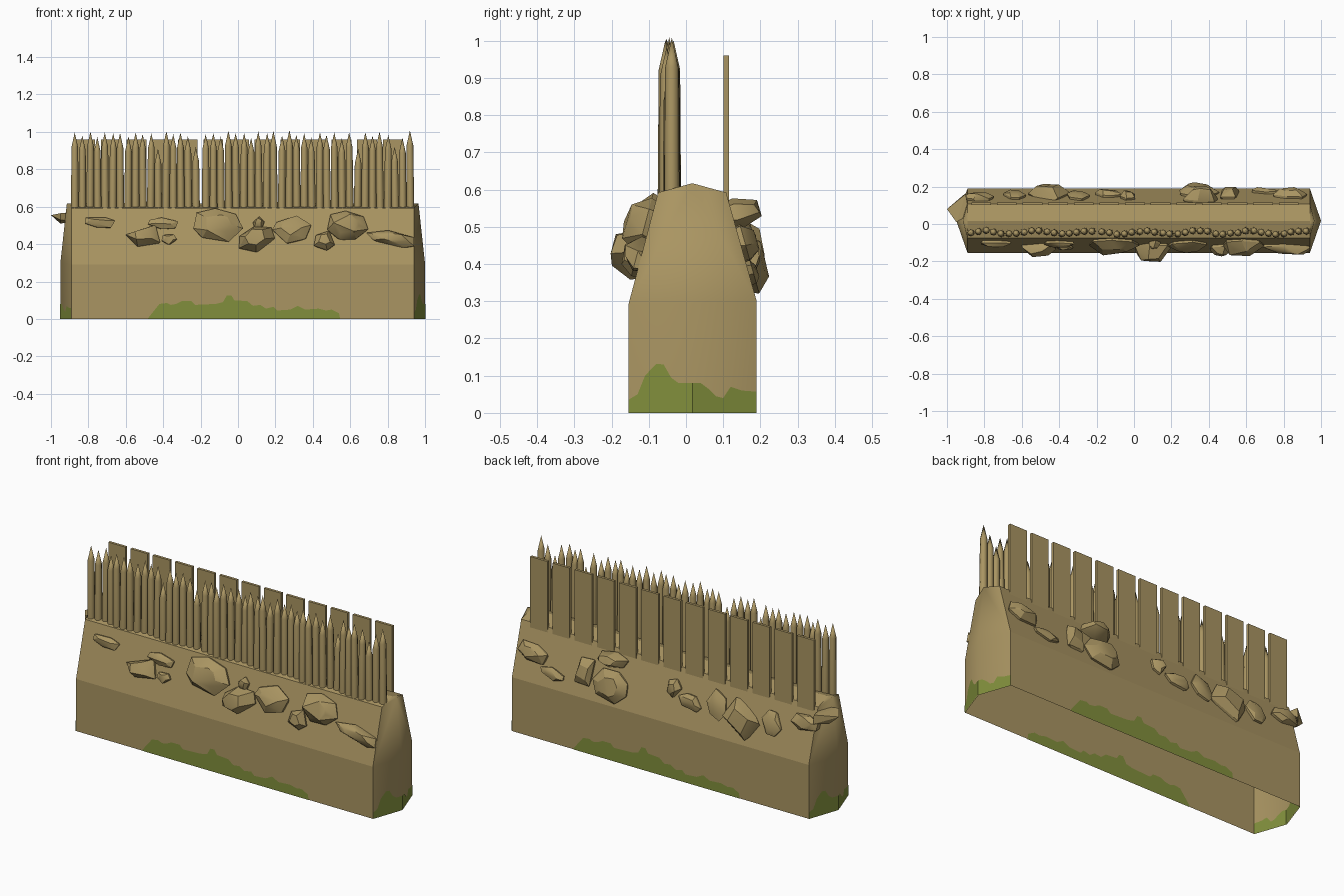
import bpy, bmesh, math, random
from mathutils import Vector

if "Cube" in bpy.data.objects:
    bpy.data.objects.remove(bpy.data.objects["Cube"])

random.seed(4)


def material(name, rgb):
    m = bpy.data.materials.new(name)
    m.diffuse_color = (*rgb, 1)
    m.use_nodes = True
    m.node_tree.nodes["Principled BSDF"].inputs["Base Color"].default_value = m.diffuse_color
    return m


TAN = material("tan_earth", (0.40, 0.30, 0.122))
MOSS = material("moss_green", (0.22, 0.275, 0.045))


def finish(name, bm, mat, smooth=None):
    me = bpy.data.meshes.new(name)
    bm.to_mesh(me)
    bm.free()
    me.materials.append(mat)
    ob = bpy.data.objects.new(name, me)
    bpy.context.collection.objects.link(ob)
    if smooth == "all":
        for p in me.polygons:
            p.use_smooth = True
    elif smooth:
        bpy.ops.object.select_all(action='DESELECT')
        ob.select_set(True)
        bpy.context.view_layer.objects.active = ob
        bpy.ops.object.shade_smooth_by_angle(angle=math.radians(smooth))
    return ob


X0, X1, YM = -0.89, 0.94, 0.017
PROFILE = [(-0.155, 0), (-0.155, 0.29), (-0.075, 0.592), (YM, 0.617),
           (0.108, 0.592), (0.19, 0.30), (0.19, 0)]

# Wall: long sides and ridged top, open underneath
bm = bmesh.new()
a = [bm.verts.new((X0, y, z)) for y, z in PROFILE]
b = [bm.verts.new((X1, y, z)) for y, z in PROFILE]
for i in range(6):
    bm.faces.new((a[i], b[i], b[i + 1], a[i + 1]))
bm.normal_update()
finish("wall_body", bm, TAN)

# Wall ends: softly pointed caps
for name, x, s in (("left_end", X0, -1), ("right_end", X1, 1)):
    bm = bmesh.new()
    mid = [bm.verts.new((x + s * d, YM, z)) for d, z in ((0.06, 0), (0.06, 0.295), (0.025, 0.617))]
    top = bm.verts.new((x, YM, 0.617))
    for rows in ((0, 1, 2), (6, 5, 4)):
        e = [bm.verts.new((x, *PROFILE[i])) for i in rows]
        for i in range(2):
            bm.faces.new((e[i], mid[i], mid[i + 1], e[i + 1]))
        bm.faces.new((e[2], mid[2], top))
    bmesh.ops.recalc_face_normals(bm, faces=bm.faces)
    if sum(f.normal.x * s for f in bm.faces) < 0:
        bmesh.ops.reverse_faces(bm, faces=bm.faces)
    finish(name, bm, TAN, "all")


# Moss: thin patches on the outside and inside at the foot of the wall
def moss(name, outline, place):
    bm = bmesh.new()
    for off in (0.002, -0.002):
        lo = [bm.verts.new(place(t, 0, off)) for t, h in outline]
        hi = [bm.verts.new(place(t, h, off)) for t, h in outline]
        for i in range(len(outline) - 1):
            f = (lo[i], lo[i + 1], hi[i + 1], hi[i])
            bm.faces.new(f if off > 0 else f[::-1])
    finish(name, bm, MOSS)


LONG = [(-0.48, 0.005), (-0.46, 0.03), (-0.42, 0.08), (-0.38, 0.085), (-0.36, 0.075), (-0.33, 0.08),
        (-0.3, 0.095), (-0.25, 0.095), (-0.23, 0.075), (-0.12, 0.08), (-0.08, 0.09), (-0.06, 0.125),
        (-0.035, 0.125), (-0.02, 0.1), (0.05, 0.095), (0.08, 0.07), (0.12, 0.075), (0.15, 0.055),
        (0.19, 0.065), (0.21, 0.045), (0.28, 0.05), (0.32, 0.07), (0.36, 0.05), (0.43, 0.055),
        (0.47, 0.045), (0.5, 0.05), (0.54, 0.03), (0.545, 0.004)]
SHORT = [(-0.155, 0.035), (-0.13, 0.05), (-0.11, 0.1), (-0.08, 0.132), (-0.06, 0.13), (-0.04, 0.095),
         (-0.02, 0.08), (YM, 0.08), (0.04, 0.08), (0.06, 0.065), (0.08, 0.045), (0.1, 0.04),
         (0.12, 0.07), (0.15, 0.06), (0.19, 0.057)]


def end_x(y):
    return 0.06 * (1 - abs(y - YM) / 0.173)


moss("front_moss", LONG, lambda t, h, o: (t, -0.155 - o, h))
moss("back_moss", LONG, lambda t, h, o: (0.08 - t, 0.19 + o, h))
moss("right_moss", SHORT, lambda t, h, o: (X1 + end_x(t) + o, t, h))
moss("left_moss", SHORT, lambda t, h, o: (X0 - end_x(t) - o, 0.035 - t, h))

# Palisade: row of pointed round stakes, a few of them short
bm = bmesh.new()
SHORTER = {11: 0.91, 16: 0.92, 37: 0.91, 42: 0.92}
for i in range(45):
    x = -0.872 + i * 0.0405 + (0.012 if i > 16 else 0)
    y = -0.045 + 0.009 * math.sin(i * 0.9) + random.uniform(-0.003, 0.003)
    tip = SHORTER.get(i, (1.0, 0.985, 0.995, 0.97)[i % 4] + random.uniform(-0.005, 0.01))
    lean = random.uniform(-0.004, 0.004)
    rings = []
    for z, r in ((0.57, 0.0205), (tip - 0.08, 0.018)):
        rings.append([bm.verts.new((x + (lean if z > 0.6 else 0) + r * math.cos(k * math.pi / 4),
                                    y + r * math.sin(k * math.pi / 4), z)) for k in range(8)])
    point = bm.verts.new((x + lean, y, tip))
    for k in range(8):
        n = (k + 1) % 8
        bm.faces.new((rings[0][k], rings[0][n], rings[1][n], rings[1][k]))
        bm.faces.new((rings[1][k], rings[1][n], point))
finish("palisade_stakes", bm, TAN, 50)

# Back boards: thirteen thin planks
bm = bmesh.new()
for i in range(13):
    cx = -0.87 + 0.053 + i * 0.137
    r = bmesh.ops.create_cube(bm, size=1)
    for v in r['verts']:
        v.co = (cx + v.co.x * 0.106, 0.108 + v.co.y * 0.015, 0.75 + v.co.z * 0.42)
finish("back_boards", bm, TAN)


# Rocks: faceted lumps set into the sloping wall
def rock(name, centre, u, v, n, hw, hh, bulge, rot=0.0, sides=7):
    bm = bmesh.new()
    ph = random.uniform(0, 6.28)
    for scale, depth in ((0.85, -0.03), (1.0, 0.012), (0.55, bulge)):
        for k in range(sides):
            t = ph + (k + random.uniform(-0.25, 0.25)) * 2 * math.pi / sides
            s = scale * random.uniform(0.88, 1.08)
            p, q = hw * s * math.cos(t), hh * s * math.sin(t)
            p, q = p * math.cos(rot) - q * math.sin(rot), p * math.sin(rot) + q * math.cos(rot)
            d = depth * (random.uniform(0.65, 1.0) if depth > 0.02 else 1)
            bm.verts.new(centre + u * p + v * q + n * d)
    res = bmesh.ops.convex_hull(bm, input=bm.verts)
    bmesh.ops.delete(bm, geom=list({g for g in res['geom_interior'] if g.is_valid}), context='VERTS')
    bmesh.ops.recalc_face_normals(bm, faces=bm.faces)
    finish(name, bm, TAN, 25)


FRONT = [(-0.74, 0.515, 0.09, 0.03, 0.03, -0.1, 6), (-0.5, 0.44, 0.105, 0.065, 0.06, 0.1, 4),
         (-0.4, 0.51, 0.085, 0.033, 0.03, -0.1, 6), (-0.37, 0.425, 0.045, 0.03, 0.025, 0, 5),
         (-0.11, 0.5, 0.14, 0.095, 0.06, 0, 7), (0.095, 0.42, 0.11, 0.075, 0.085, 0.25, 6),
         (0.11, 0.51, 0.03, 0.04, 0.04, 0, 5), (0.29, 0.475, 0.105, 0.08, 0.045, 0, 6),
         (0.465, 0.415, 0.065, 0.055, 0.055, 0, 5), (0.585, 0.495, 0.125, 0.088, 0.07, 0, 7),
         (0.83, 0.425, 0.14, 0.045, 0.05, -0.2, 6)]
BACK = [(0.83, 0.45, 0.1, 0.055, 0.045, 0.2, 6), (0.70, 0.375, 0.085, 0.03, 0.025, 0.15, 6),
        (0.51, 0.43, 0.06, 0.1, 0.05, 0.2, 4), (0.36, 0.53, 0.1, 0.045, 0.075, 0, 6),
        (0.34, 0.4, 0.11, 0.095, 0.055, 0, 7), (-0.03, 0.48, 0.045, 0.05, 0.04, 0, 5),
        (-0.14, 0.435, 0.075, 0.045, 0.04, 0.1, 6), (-0.30, 0.46, 0.06, 0.08, 0.03, -0.3, 6),
        (-0.46, 0.42, 0.12, 0.11, 0.065, 0.3, 4), (-0.64, 0.45, 0.06, 0.075, 0.03, -0.3, 6),
        (-0.83, 0.5, 0.095, 0.05, 0.04, 0, 6)]
for side, rocks, s, (y0, z0), (y1, z1) in (("front", FRONT, -1, PROFILE[1], PROFILE[2]),
                                           ("back", BACK, 1, PROFILE[5], PROFILE[4])):
    v = Vector((0, y1 - y0, z1 - z0)).normalized()
    n = Vector((0, s * v.z, -s * v.y))
    for i, (x, z, hw, hh, bulge, rot, sides) in enumerate(rocks):
        c = Vector((x, y0 + (y1 - y0) * (z - z0) / (z1 - z0), z))
        rock(f"{side}_rock_{i + 1}", c, Vector((1, 0, 0)), v, n, hw, hh, bulge, rot, sides)

# Corner rock: pointed lump on the left end
bm = bmesh.new()
for p in ((-1.0, 0.08, 0.555), (-0.95, 0.01, 0.565), (-0.95, 0.01, 0.53), (-0.9, 0.16, 0.57),
          (-0.9, 0.165, 0.52), (-0.95, 0.1, 0.51), (-0.88, 0.05, 0.57), (-0.88, 0.05, 0.52)):
    bm.verts.new(p)
bmesh.ops.convex_hull(bm, input=bm.verts)
finish("corner_rock", bm, TAN)
